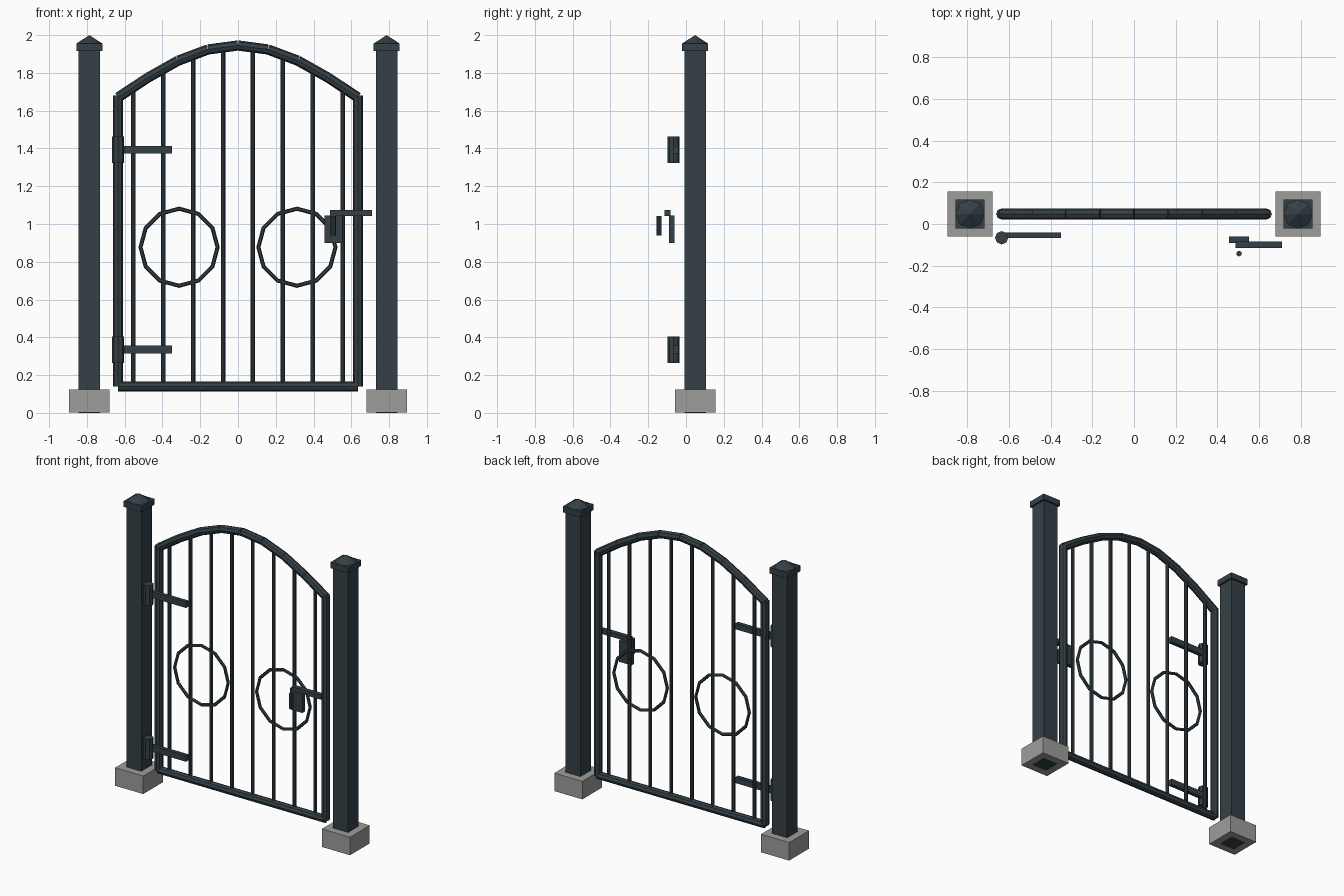
import bpy
import math
from mathutils import Vector

cube = bpy.data.objects.get("Cube")
if cube:
    bpy.data.objects.remove(cube, do_unlink=True)


def material(name, rgb):
    m = bpy.data.materials.new(name)
    m.use_nodes = True
    m.diffuse_color = (*rgb, 1)
    m.node_tree.nodes["Principled BSDF"].inputs["Base Color"].default_value = (*rgb, 1)
    return m


IRON = material("dark iron", (0.034, 0.051, 0.062))
CONCRETE = material("grey concrete", (0.34, 0.34, 0.33))


def finish(name, mat):
    ob = bpy.context.object
    ob.name = name
    ob.data.materials.clear()
    ob.data.materials.append(mat)
    return ob


def box(name, low, high, mat=IRON):
    low, high = Vector(low), Vector(high)
    bpy.ops.mesh.primitive_cube_add(size=1, location=(low + high) / 2)
    ob = finish(name, mat)
    ob.scale = high - low
    return ob


def rod(name, a, b, radius, sides=8):
    a, b = Vector(a), Vector(b)
    bpy.ops.mesh.primitive_cylinder_add(vertices=sides, radius=radius,
                                        depth=(b - a).length, location=(a + b) / 2)
    ob = finish(name, IRON)
    ob.rotation_euler = (b - a).to_track_quat('Z', 'Y').to_euler()
    return ob


Y = 0.048          # plane of the gate
HALF = 0.635       # half width of the leaf
BOTTOM, SPRING, RISE = 0.14, 1.67, 0.275


def arch(x):
    return SPRING + RISE * math.cos(x / HALF * math.pi / 2)


# Posts, footings and caps
for side, s in (("left", 1), ("right", -1)):
    x = s * 0.787

    def block(name, r, z0, z1, mat=IRON):
        box(f"{side}_{name}", (x - r, Y - r, z0), (x + r, Y + r, z1), mat)

    block("footing", 0.107, 0.001, 0.125, CONCRETE)
    block("post", 0.057, 0, 1.915)
    block("cap_plate", 0.069, 1.915, 1.955)
    bpy.ops.mesh.primitive_cone_add(vertices=8, radius1=0.069, radius2=0,
                                    depth=0.045, location=(x, Y, 1.9775))
    finish(f"{side}_cap_point", IRON)

    # Upright edge of the leaf and its decorative ring
    rod(f"{side}_stile", (s * HALF, Y, BOTTOM), (s * HALF, Y, SPRING + 0.01), 0.027)
    bpy.ops.mesh.primitive_torus_add(major_segments=12, minor_segments=6,
                                     major_radius=0.204, minor_radius=0.011,
                                     location=(s * 0.312, Y, 0.877),
                                     rotation=(math.pi / 2, 0, 0))
    finish(f"{side}_ring", IRON)

# Bottom rail and segmented arch
rod("bottom_rail", (-HALF, Y, BOTTOM), (HALF, Y, BOTTOM), 0.026)
xs = [HALF * (i / 4 - 1) for i in range(9)]
for i, (x0, x1) in enumerate(zip(xs, xs[1:])):
    rod(f"arch_segment_{i + 1}", (x0, Y, arch(x0)), (x1, Y, arch(x1)), 0.027)

# Vertical bars
for i in range(8):
    x = (i - 3.5) * 0.1585
    rod(f"bar_{i + 1}", (x, Y, 0.165), (x, Y, arch(x) - 0.01), 0.012)

# Hinges on the right side
for name, z in (("lower", 0.335), ("upper", 1.393)):
    rod(f"{name}_hinge_barrel", (-HALF, -0.066, z - 0.07), (-HALF, -0.066, z + 0.07), 0.032)
    box(f"{name}_hinge_strap", (-HALF, -0.066, z - 0.021), (-0.35, -0.04, z + 0.021))

# Latch on the left side
box("latch_plate", (0.457, -0.09, 0.9), (0.553, -0.06, 1.045))
box("latch_bolt", (0.487, -0.114, 1.043), (0.71, -0.083, 1.074))
rod("latch_handle", (0.504, -0.142, 0.94), (0.504, -0.142, 1.043), 0.0135)
